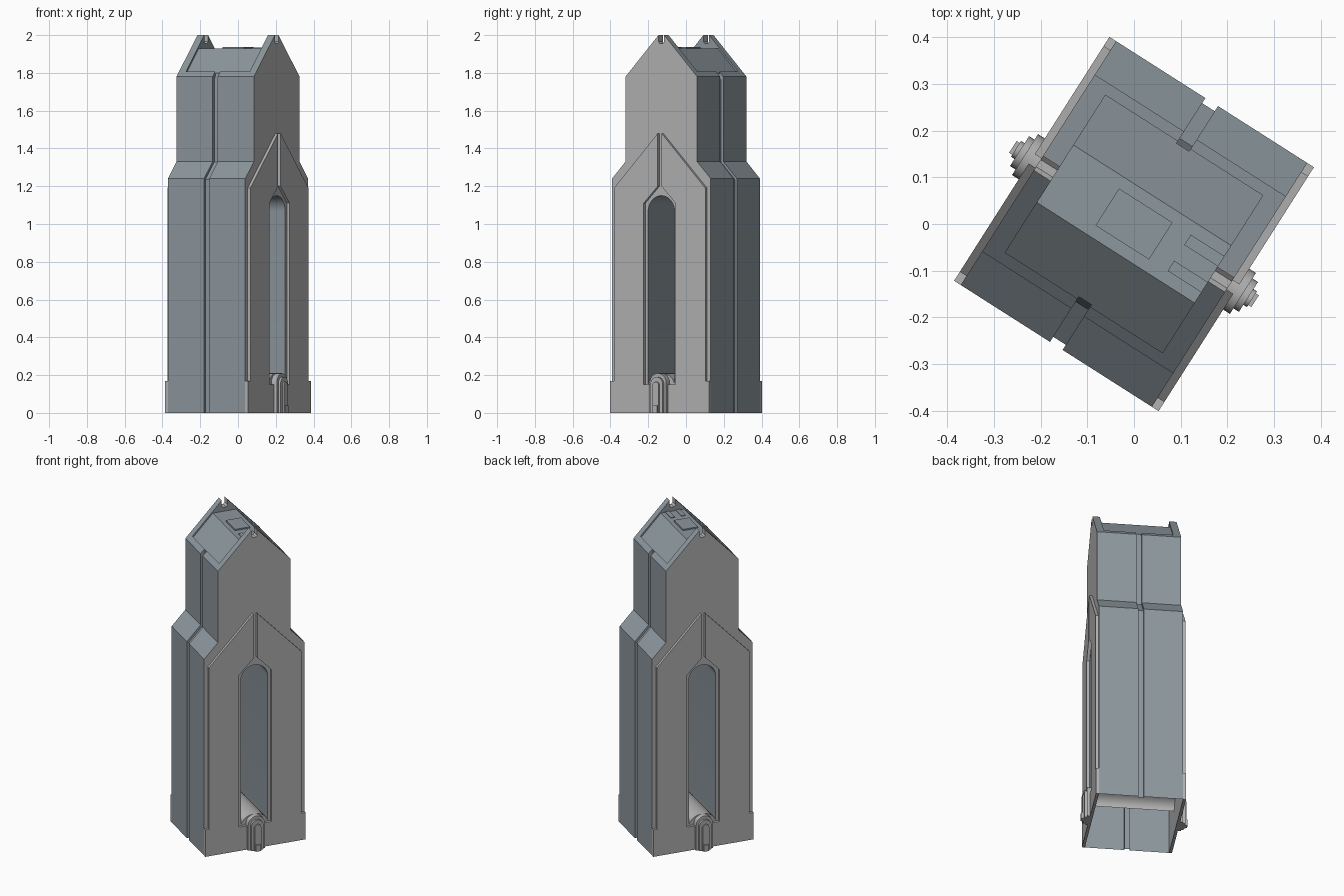
import bpy, bmesh, math

cube = bpy.data.objects.get("Cube")
if cube:
    bpy.data.objects.remove(cube)

TURN = math.radians(-32.5)   # the whole tower stands turned on its plot
END, PLATE = 0.243, 0.26     # end wall and facade plate distances


def material(name, rgb):
    m = bpy.data.materials.new(name)
    m.use_nodes = True
    m.diffuse_color = (*rgb, 1)
    m.node_tree.nodes["Principled BSDF"].inputs["Base Color"].default_value = (*rgb, 1)
    return m


stone = material("light grey stone", (0.45, 0.45, 0.45))
slate = material("blue grey slate", (0.265, 0.31, 0.34))


def prism(name, profile, x0, x1, mats=()):
    """Extrude a (y, z) outline along x."""
    bm = bmesh.new()
    face = bm.faces.new([bm.verts.new((x0, y, z)) for y, z in profile])
    out = bmesh.ops.extrude_face_region(bm, geom=[face])
    moved = [v for v in out["geom"] if isinstance(v, bmesh.types.BMVert)]
    bmesh.ops.translate(bm, verts=moved, vec=(x1 - x0, 0, 0))
    bmesh.ops.recalc_face_normals(bm, faces=bm.faces)
    mesh = bpy.data.meshes.new(name)
    bm.to_mesh(mesh)
    bm.free()
    for m in mats:
        mesh.materials.append(m)
    ob = bpy.data.objects.new(name, mesh)
    bpy.context.collection.objects.link(ob)
    return ob


def mirrored(half):
    """Close a right-hand half outline with its mirror image."""
    return half + [(-y, z) for y, z in reversed(half)]


def arc(ry, rz, z, steps, a0=0, a1=math.pi):
    angles = [a0 + (a1 - a0) * i / steps for i in range(steps + 1)]
    return [(ry * math.cos(a), z + rz * math.sin(a)) for a in angles]


def arch(half, top, steps=12):
    return [(-half, 0), (half, 0)] + arc(half, half, top - half, steps)


# Tower body with shoulders, gables and a notch at each apex
body = prism("tower_body", mirrored([
    (0.31, 0), (0.31, 1.24), (0.225, 1.33), (0.225, 1.78),
    (0.018, 2.0), (0.018, 1.965), (0.009, 1.955)]), -END, END, (slate, stone))

# Cutters: roof void between gables, arched hall with vaulted floor, side grooves
cutters = [
    prism("roof_cutter", mirrored([(0.073, 1.93), (0.2, 1.793), (0.2, 2.2)]), -0.2, 0.2),
    prism("hall_cutter", arc(0.083, 0.083, 1.067, 16)
          + arc(0.083, 0.065, 0.145, 16, math.pi, 0), -0.4, 0.4),
]
groove = [(0.297, -0.1), (0.297, 1.235), (0.208, 1.328), (0.208, 1.76),
          (0.195, 1.79), (0.195, 1.9), (0.4, 1.9), (0.4, -0.1)]
for side in (-1, 1):
    cutters.append(prism("groove_cutter", [(side * y, z) for y, z in groove], -0.016, 0.016))

for c in cutters:
    c.hide_render = True
    mod = body.modifiers.new("cut", 'BOOLEAN')
    mod.operation = 'DIFFERENCE'
    mod.solver = 'EXACT'
    mod.object = c
bpy.context.view_layer.update()
deps = bpy.context.evaluated_depsgraph_get()
cut_mesh = bpy.data.meshes.new_from_object(body.evaluated_get(deps))
body.modifiers.clear()
body.data = cut_mesh
for c in cutters:
    bpy.data.objects.remove(c)
cut_mesh.materials.clear()
for m in (slate, stone):
    cut_mesh.materials.append(m)

# Open underside; stone end walls, hall vault and apex notches
bm = bmesh.new()
bm.from_mesh(cut_mesh)
under = [f for f in bm.faces if f.calc_center_median().z < 0.001 and f.normal.z < -0.9]
bmesh.ops.delete(bm, geom=under, context='FACES')
for f in bm.faces:
    c = f.calc_center_median()
    end_wall = abs(f.normal.x) > 0.9 and abs(c.x) > END - 0.002
    vault = abs(c.y) < 0.084 and 0.13 < c.z < 0.22
    notch = abs(c.y) < 0.02 and c.z > 1.945
    f.material_index = int(end_wall or vault or notch)
bm.to_mesh(cut_mesh)
bm.free()

# Facades and stepped round-headed doors on both ends
parts = [body]
facade = mirrored([(0.31, 0), (0.31, 0.17), (0.287, 0.17), (0.287, 1.19), (0.012, 1.48),
                   (0.012, 1.2), (0.1, 1.11), (0.1, 0.15)])
# mirrored() joins the two inner jambs across the sill
doors = [("door_surround", 0.052, 0.21, 0.277), ("door_frame", 0.038, 0.19, 0.291),
         ("door_leaf", 0.02, 0.165, 0.3)]
for s, label in ((-1, "rear"), (1, "front")):
    parts.append(prism(label + "_facade", facade, s * END, s * PLATE, (stone,)))
    for name, half, top, reach in doors:
        parts.append(prism(label + "_" + name, arch(half, top), s * END, s * reach, (stone,)))
    step = [(-0.015, 0), (0.015, 0), (0.015, 0.04), (-0.015, 0.04)]
    parts.append(prism(label + "_door_step", step, s * 0.29, s * 0.308, (stone,)))


# Hatch and strips on the flat roof
def roof_plate(name, y, half, x0, x1, top):
    outline = [(y - half, 1.925), (y + half, 1.925), (y + half, top), (y - half, top)]
    parts.append(prism(name, outline, x0, x1, (slate,)))


roof_plate("roof_hatch", 0, 0.047, -0.068, 0.068, 1.938)
for y in (-0.033, 0.033):
    roof_plate("roof_strip", y, 0.013, 0.115, 0.2, 1.934)

# Turn everything and smooth only the rounded surfaces
bpy.ops.object.select_all(action='DESELECT')
for ob in parts:
    ob.rotation_euler.z = TURN
    ob.select_set(True)
bpy.context.view_layer.objects.active = body
bpy.ops.object.shade_smooth_by_angle(angle=math.radians(25))
